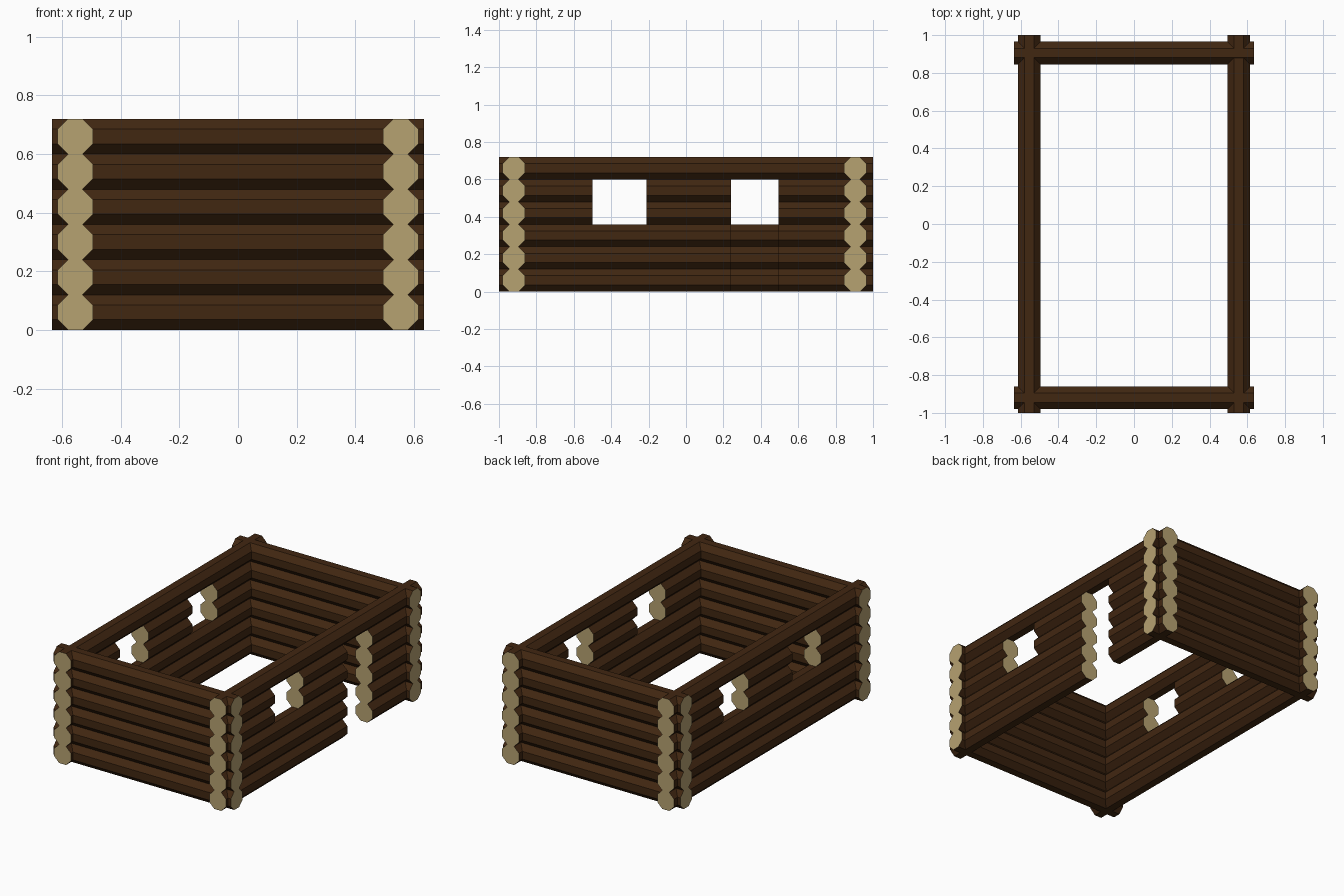
import bpy, bmesh, math
from mathutils import Matrix

if "Cube" in bpy.data.objects:
    bpy.data.objects.remove(bpy.data.objects["Cube"])

APOTHEM = 0.06           # half the log thickness
ROWS = 6
SIDE_X, FRONT_Y, BACK_Y = 0.555, -0.92, 0.905


def material(name, rgb):
    m = bpy.data.materials.new(name)
    m.diffuse_color = (*rgb, 1)
    m.use_nodes = True
    m.node_tree.nodes["Principled BSDF"].inputs["Base Color"].default_value = m.diffuse_color
    return m


BARK = material("dark_bark", (0.053, 0.020, 0.0056))
CUT = material("cut_wood", (0.47, 0.36, 0.165))


def add_log(bm, axis, start, end, offset, row):
    """Eight-sided log along 'X' or 'Y', shifted sideways by offset."""
    z = APOTHEM * (2 * row + 1)
    mid = (start + end) / 2
    if axis == 'X':
        place = Matrix.Translation((mid, offset, z)) @ Matrix.Rotation(math.pi / 2, 4, 'Y')
    else:
        place = Matrix.Translation((offset, mid, z)) @ Matrix.Rotation(math.pi / 2, 4, 'X')
    radius = APOTHEM / math.cos(math.pi / 8)
    bmesh.ops.create_cone(bm, cap_ends=True, segments=8, radius1=radius, radius2=radius,
                          depth=end - start,
                          matrix=place @ Matrix.Rotation(math.pi / 8, 4, 'Z'))


def wall(name, axis, offset, spans_for_row):
    bm = bmesh.new()
    for row in range(ROWS):
        for start, end in spans_for_row(row):
            add_log(bm, axis, start, end, offset, row)
    # sawn ends are pale, the rest is bark
    for f in bm.faces:
        f.normal_update()
        n = f.normal.x if axis == 'X' else f.normal.y
        f.material_index = 1 if abs(n) > 0.9 else 0
    me = bpy.data.meshes.new(name)
    bm.to_mesh(me)
    bm.free()
    me.materials.append(BARK)
    me.materials.append(CUT)
    ob = bpy.data.objects.new(name, me)
    bpy.context.collection.objects.link(ob)


def end_rows(row):
    return [(-0.635, 0.635)]


# logs are broken in window rows; the doorway starts at the ground
def left_rows(row):
    if row in (3, 4):
        return [(-1, -0.5), (-0.21, 0.24), (0.495, 1)]
    return [(-1, 1)]


def right_rows(row):
    if row in (3, 4):
        return left_rows(row)
    if row < 3:
        return [(-1, 0.24), (0.495, 1)]
    return [(-1, 1)]


wall("front_wall", 'X', FRONT_Y, end_rows)
wall("back_wall", 'X', BACK_Y, end_rows)
wall("left_wall", 'Y', -SIDE_X, left_rows)
wall("right_wall", 'Y', SIDE_X, right_rows)
